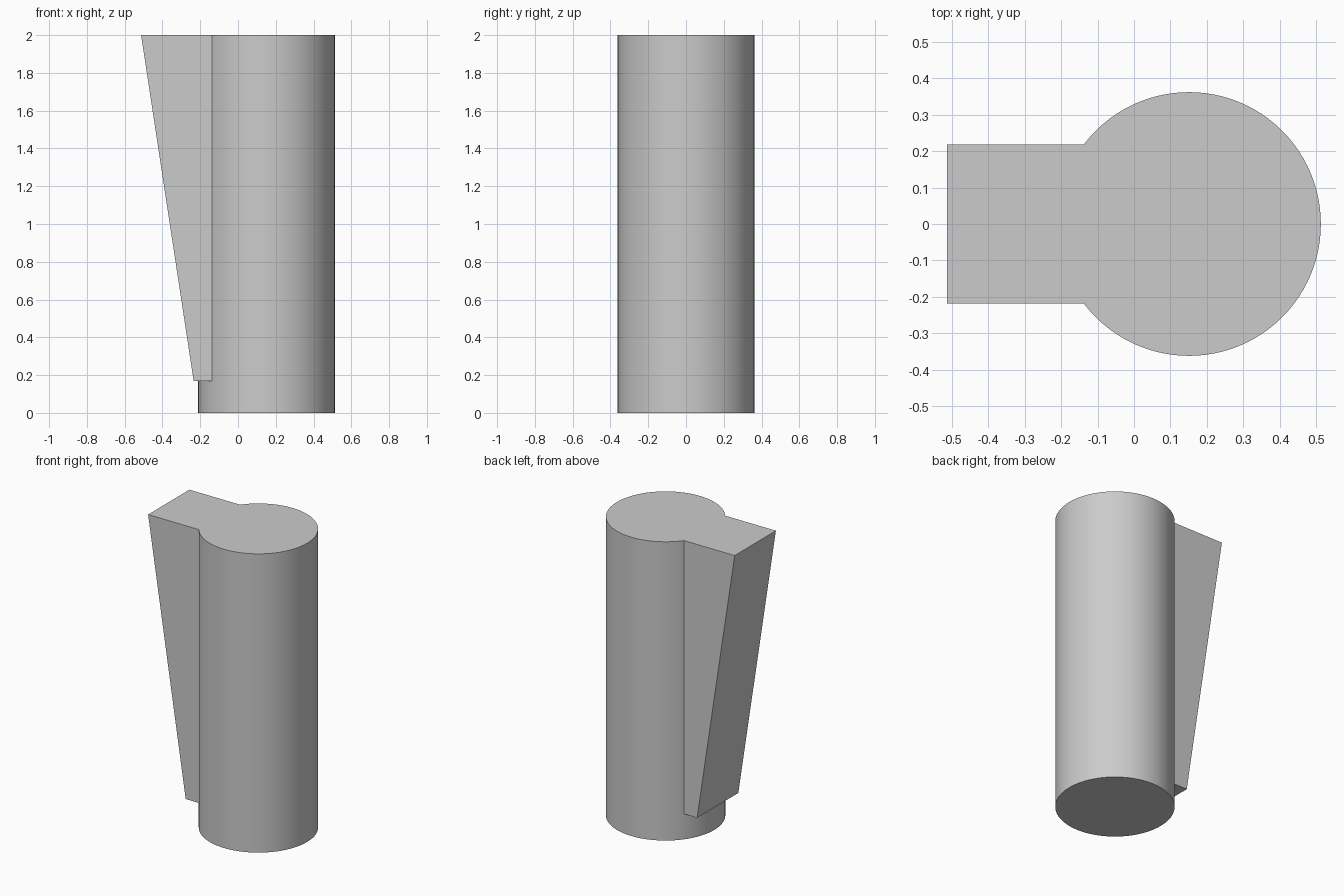
import bpy
import bmesh
from mathutils import Matrix

cube = bpy.data.objects.get("Cube")
if cube:
    bpy.data.objects.remove(cube, do_unlink=True)

HEIGHT, RADIUS, AXIS_X = 2.0, 0.362, 0.151
FIN_HALF_WIDTH, FIN_BOTTOM = 0.218, 0.17

# Plain grey for the whole piece
grey = bpy.data.materials.new("light grey")
grey.use_nodes = True
colour = (0.6, 0.6, 0.6, 1)
grey.diffuse_color = colour
grey.node_tree.nodes["Principled BSDF"].inputs["Base Color"].default_value = colour


def make_object(name, bm):
    bmesh.ops.recalc_face_normals(bm, faces=bm.faces)
    mesh = bpy.data.meshes.new(name)
    bm.to_mesh(mesh)
    bm.free()
    mesh.materials.append(grey)
    obj = bpy.data.objects.new(name, mesh)
    bpy.context.collection.objects.link(obj)
    return obj


# Round post
bm = bmesh.new()
bmesh.ops.create_cone(bm, cap_ends=True, segments=96, radius1=RADIUS, radius2=RADIUS,
                      depth=HEIGHT, matrix=Matrix.Translation((AXIS_X, 0, HEIGHT / 2)))
post = make_object("post_with_tapered_fin", bm)

# Tapered fin: side profile extruded across the width, rooted inside the post
bm = bmesh.new()
profile = [(-0.513, HEIGHT), (-0.235, FIN_BOTTOM), (AXIS_X, FIN_BOTTOM), (AXIS_X, HEIGHT)]
side = bm.faces.new([bm.verts.new((x, -FIN_HALF_WIDTH, z)) for x, z in profile])
extruded = bmesh.ops.extrude_face_region(bm, geom=[side])["geom"]
bmesh.ops.translate(bm, vec=(0, 2 * FIN_HALF_WIDTH, 0),
                    verts=[v for v in extruded if isinstance(v, bmesh.types.BMVert)])
fin = make_object("fin_helper", bm)
fin.hide_render = True

# Fuse both into one solid
union = post.modifiers.new("fuse fin", "BOOLEAN")
union.operation = "UNION"
union.solver = "EXACT"
union.object = fin
bpy.ops.object.select_all(action="DESELECT")
post.select_set(True)
bpy.context.view_layer.objects.active = post
bpy.ops.object.modifier_apply(modifier=union.name)
bpy.data.objects.remove(fin, do_unlink=True)

# Merge the flush top into a single flat face, then round the post's shading
bm = bmesh.new()
bm.from_mesh(post.data)
bmesh.ops.dissolve_limit(bm, angle_limit=0.001, verts=bm.verts, edges=bm.edges)
bm.to_mesh(post.data)
bm.free()
bpy.ops.object.shade_smooth_by_angle(angle=0.5)
